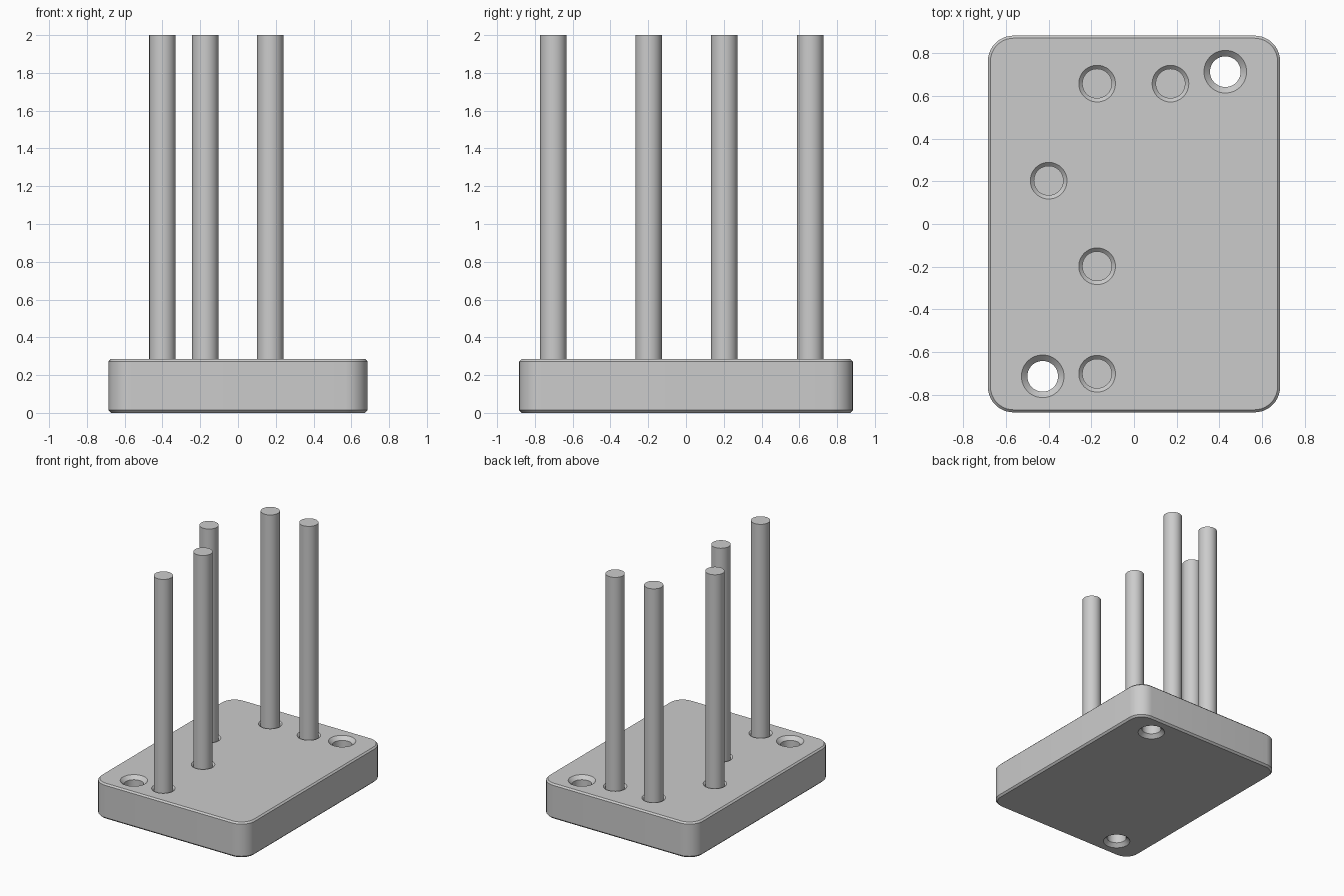
import bpy, bmesh
from math import sin, cos, pi

if "Cube" in bpy.data.objects:
    bpy.data.objects.remove(bpy.data.objects["Cube"])

# Single plain material
grey = bpy.data.materials.new("light grey")
grey.use_nodes = True
grey.diffuse_color = (0.6, 0.6, 0.6, 1)
grey.node_tree.nodes["Principled BSDF"].inputs["Base Color"].default_value = (0.6, 0.6, 0.6, 1)

HALF_X, HALF_Y, TOP = 0.685, 0.883, 0.285
CORNER = 0.12
PIN_R, PIN_SINK_R = 0.07, 0.086
HOLE_R, HOLE_SINK_R = 0.072, 0.1
PINS = [(-0.173, 0.658), (0.171, 0.658), (-0.4, 0.203), (-0.173, -0.198), (-0.173, -0.702)]
HOLES = [(0.428, 0.714), (-0.428, -0.714)]


def loft(name, rings):
    """Skin a stack of equal-length point rings, listed bottom to top, and cap it."""
    bm = bmesh.new()
    rows = [[bm.verts.new(p) for p in ring] for ring in rings]
    n = len(rows[0])
    for low, high in zip(rows, rows[1:]):
        for i in range(n):
            j = (i + 1) % n
            bm.faces.new((low[i], low[j], high[j], high[i]))
    bm.faces.new(rows[0][::-1])
    bm.faces.new(rows[-1])
    mesh = bpy.data.meshes.new(name)
    bm.to_mesh(mesh)
    bm.free()
    mesh.materials.append(grey)
    obj = bpy.data.objects.new(name, mesh)
    bpy.context.collection.objects.link(obj)
    return obj


def circle(x, y, r, z, n=48):
    return [(x + r * cos(2 * pi * i / n), y + r * sin(2 * pi * i / n), z) for i in range(n)]


def rounded_rect(inset, z, steps=10):
    """Plate outline moved inwards by inset."""
    points = []
    r = CORNER - inset
    for k, (sx, sy) in enumerate([(1, 1), (-1, 1), (-1, -1), (1, -1)]):
        for i in range(steps + 1):
            a = (k + i / steps) * pi / 2
            points.append((sx * (HALF_X - CORNER) + r * cos(a),
                           sy * (HALF_Y - CORNER) + r * sin(a), z))
    return points


def smooth(obj):
    bpy.ops.object.select_all(action="DESELECT")
    obj.select_set(True)
    bpy.context.view_layer.objects.active = obj
    bpy.ops.object.shade_smooth_by_angle(angle=pi / 6)


# Base plate with chamfered top and bottom rims
base = loft("base_plate", [rounded_rect(0.014, 0), rounded_rect(0, 0.014),
                           rounded_rect(0, TOP - 0.012), rounded_rect(0.012, TOP)])

# Cutters: countersunk through holes and chamfered pin sockets
over = 0.02
sink = HOLE_SINK_R - HOLE_R
pin_sink = PIN_SINK_R - PIN_R
cutters = []
for x, y in HOLES:
    cutters.append(loft("hole_cutter", [
        circle(x, y, HOLE_SINK_R + over, -over), circle(x, y, HOLE_R, sink),
        circle(x, y, HOLE_R, TOP - sink), circle(x, y, HOLE_SINK_R + over, TOP + over)]))
for x, y in PINS:
    cutters.append(loft("socket_cutter", [
        circle(x, y, PIN_R, TOP - pin_sink), circle(x, y, PIN_SINK_R + over, TOP + over)]))

bpy.context.view_layer.objects.active = base
for cutter in cutters:
    cutter.hide_render = True
    mod = base.modifiers.new("cut", "BOOLEAN")
    mod.operation = "DIFFERENCE"
    mod.solver = "EXACT"
    mod.object = cutter
    bpy.ops.object.modifier_apply(modifier=mod.name)
    bpy.data.objects.remove(cutter)
smooth(base)

# Upright pins seated in the sockets
for i, (x, y) in enumerate(PINS):
    smooth(loft(f"pin_{i + 1}", [circle(x, y, PIN_R, TOP - 0.1), circle(x, y, PIN_R, 2)]))
